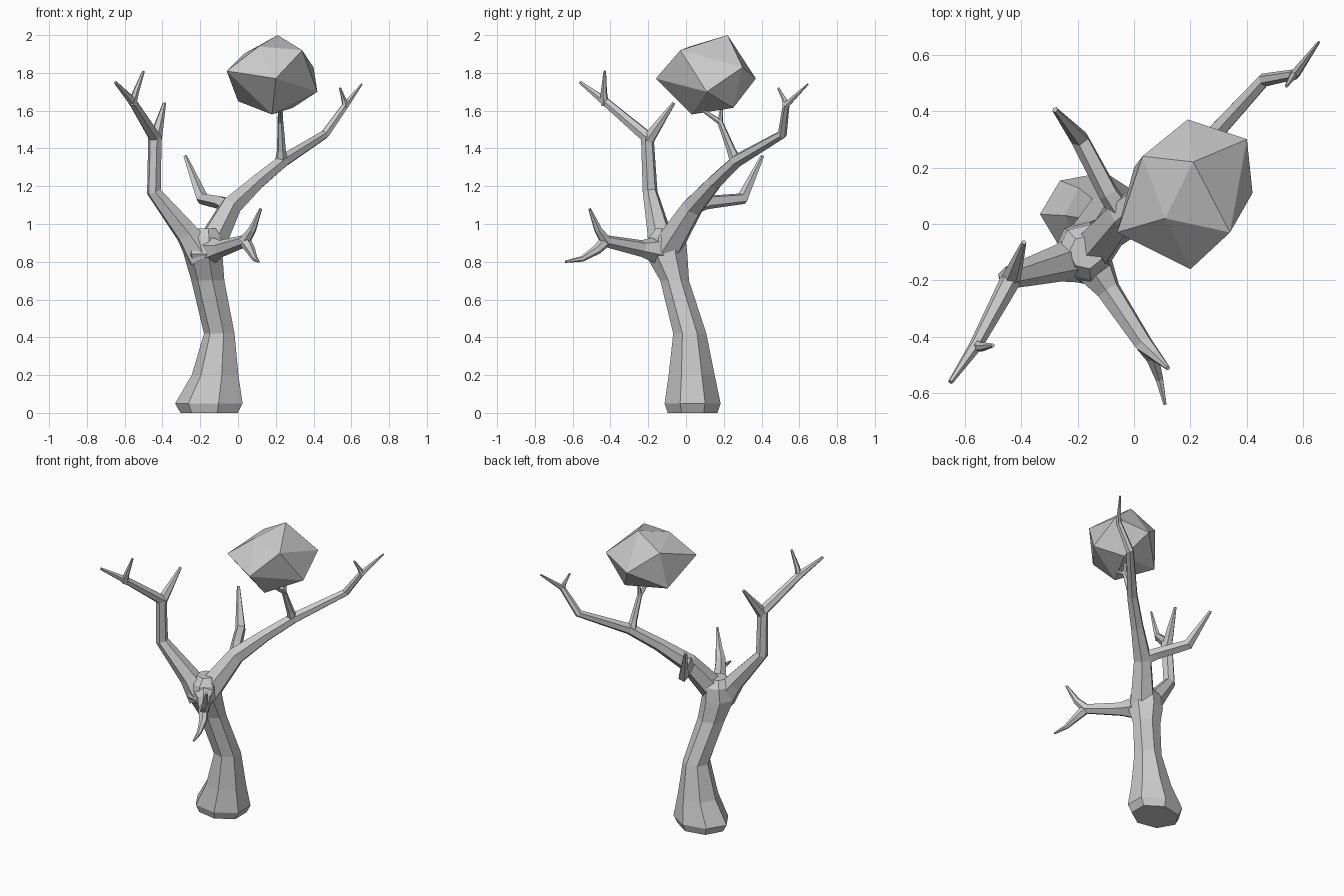
import bpy, bmesh, math
from mathutils import Vector


def finish(name, bm):
    bmesh.ops.recalc_face_normals(bm, faces=bm.faces)
    mesh = bpy.data.meshes.new(name)
    bm.to_mesh(mesh)
    bm.free()
    obj = bpy.data.objects.new(name, mesh)
    bpy.context.collection.objects.link(obj)
    return obj


def skin_rings(name, rings):
    """Bridge a list of vertex rings into a closed flat-faced tube."""
    bm = bmesh.new()
    loops = [[bm.verts.new(p) for p in ring] for ring in rings]
    n = len(loops[0])
    for a, b in zip(loops, loops[1:]):
        for i in range(n):
            j = (i + 1) % n
            bm.faces.new((a[i], a[j], b[j], b[i]))
    bm.faces.new(loops[0])
    bm.faces.new(loops[-1])
    return finish(name, bm)


def branch(name, path, sides=6):
    """Tapered tube along (x, y, z, radius) points."""
    pts = [Vector(p[:3]) for p in path]
    rings, u = [], None
    for i, p in enumerate(pts):
        d_in = (p - pts[max(i - 1, 0)]).normalized()
        d_out = (pts[min(i + 1, len(pts) - 1)] - p).normalized()
        t = (d_in + d_out).normalized()
        u = t.orthogonal() if u is None else u - t * u.dot(t)
        u.normalize()
        v = t.cross(u)
        rings.append([p + path[i][3] * (u * math.cos(a) + v * math.sin(a))
                      for a in (math.tau * k / sides for k in range(sides))])
    return skin_rings(name, rings)


# Trunk: horizontal rings, x, y, z, x radius, y radius
trunk = [(-.145, .035, 0, .16, .135), (-.145, .035, .05, .188, .152),
         (-.115, .03, .2, .13, .125), (-.095, .02, .42, .085, .09),
         (-.155, -.06, .7, .092, .078), (-.18, -.105, .84, .108, .115),
         (-.175, -.1, .93, .095, .1), (-.17, -.1, .975, .06, .06)]
skin_rings("trunk", [[(x + rx * math.cos(a), y + ry * math.sin(a), z)
                      for a in (math.tau * (k + .5) / 7 for k in range(7))]
                     for x, y, z, rx, ry in trunk])

# Left limb with its twigs
branch("left_limb", [(-.19, -.12, .83, .09), (-.27, -.14, .95, .065), (-.445, -.19, 1.17, .04),
                     (-.44, -.205, 1.46, .037), (-.56, -.43, 1.65, .024), (-.65, -.56, 1.75, .009)])
branch("left_inner_twig", [(-.44, -.205, 1.44, .036), (-.42, -.15, 1.52, .026), (-.39, -.065, 1.64, .009)])
branch("left_outer_twig", [(-.56, -.43, 1.63, .022), (-.54, -.435, 1.7, .017), (-.5, -.43, 1.81, .007)])

# Right limb with its twigs
branch("right_limb", [(-.16, -.11, .86, .085), (-.04, .035, 1.09, .06), (.1, .15, 1.22, .043),
                      (.24, .27, 1.335, .036), (.46, .51, 1.475, .025), (.57, .53, 1.63, .019),
                      (.655, .645, 1.74, .005)])
branch("right_tip_twig", [(.57, .53, 1.62, .018), (.56, .52, 1.66, .013), (.54, .488, 1.72, .006)])
branch("right_upper_twig", [(.23, .265, 1.33, .035), (.23, .24, 1.39, .024), (.225, .18, 1.54, .016),
                            (.22, .07, 1.615, .008)])
branch("right_upper_fork", [(.225, .18, 1.53, .015), (.23, .19, 1.64, .007)])

# Back limb
branch("back_limb", [(-.04, .035, 1.09, .045), (-.09, .11, 1.115, .038),
                     (-.19, .3, 1.135, .034), (-.28, .405, 1.36, .01)], 5)

# Front limb with its two tips
branch("front_limb", [(-.15, -.14, .86, .08), (-.09, -.235, .87, .045), (.035, -.425, .91, .034),
                      (.075, -.465, .97, .022), (.12, -.51, 1.08, .008)])
branch("front_lower_twig", [(.035, -.425, .91, .032), (.065, -.47, .865, .026),
                            (.09, -.55, .815, .015), (.11, -.64, .8, .006)])

# Foliage: twelve-point irregular gem
gem = [(.21, .22, 2), (.2, -.16, 1.77), (.11, .02, 1.94), (.34, -.03, 1.92),
       (.4, .3, 1.83), (.42, .11, 1.7), (-.06, -.03, 1.81), (.03, .24, 1.9),
       (.19, .37, 1.77), (0, .2, 1.65), (.18, .03, 1.58), (.29, .25, 1.615)]
bm = bmesh.new()
for p in gem:
    bm.verts.new(p)
bmesh.ops.convex_hull(bm, input=bm.verts)
finish("foliage", bm)
